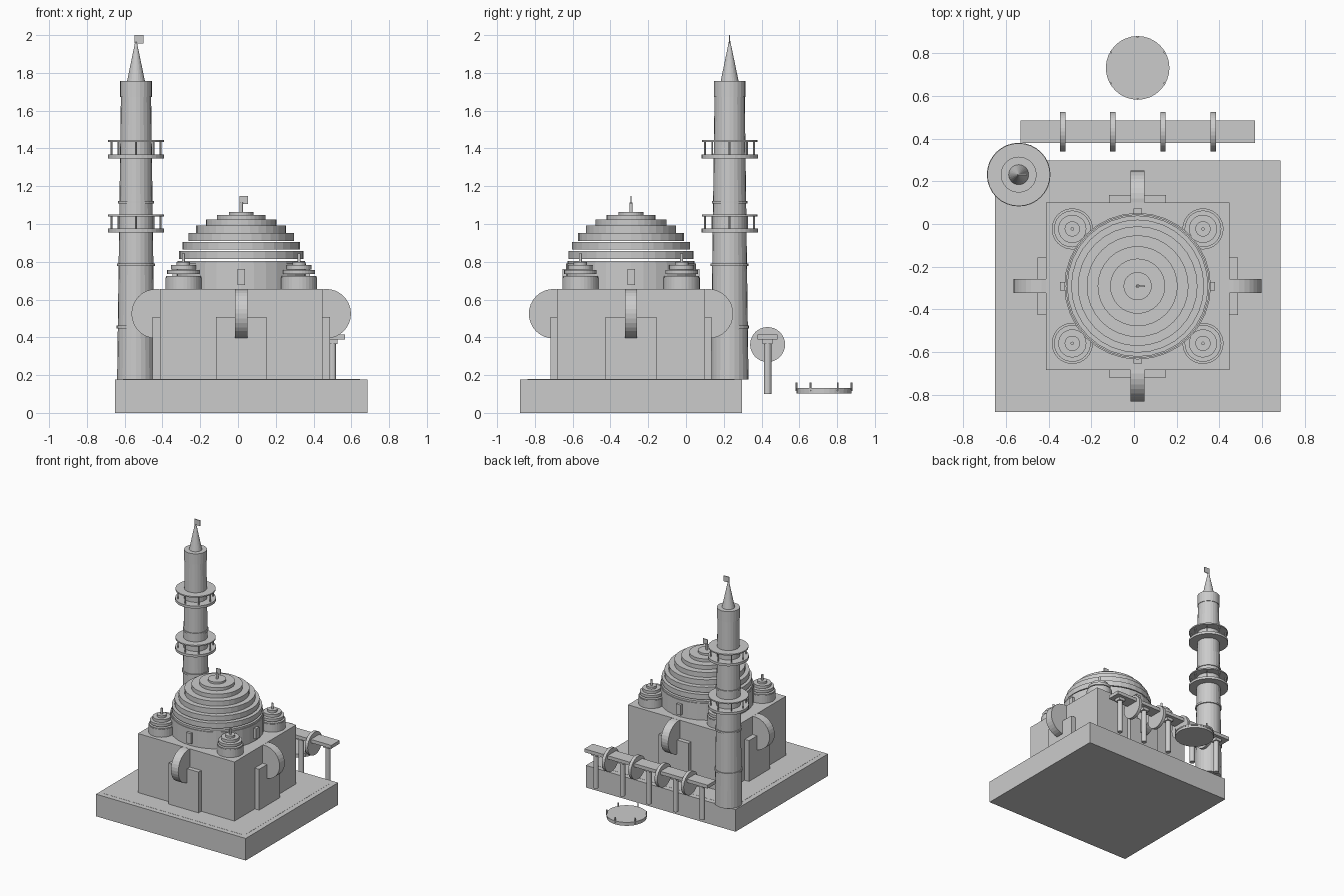
import bpy
from math import sin, cos, pi, radians

if "Cube" in bpy.data.objects:
    bpy.data.objects.remove(bpy.data.objects["Cube"])

CX, CY = 0.017, -0.291          # hall centre
MX, MY = -0.54, 0.231           # tower centre


def box(name, x0, x1, y0, y1, z0, z1):
    bpy.ops.mesh.primitive_cube_add(size=1, location=((x0 + x1) / 2, (y0 + y1) / 2, (z0 + z1) / 2))
    o = bpy.context.object
    o.name = name
    o.scale = (x1 - x0, y1 - y0, z1 - z0)
    return o


def cyl(name, x, y, z0, z1, r, r2=None, n=32):
    bpy.ops.mesh.primitive_cone_add(vertices=n, radius1=r, radius2=r if r2 is None else r2,
                                    depth=z1 - z0, location=(x, y, (z0 + z1) / 2))
    o = bpy.context.object
    o.name = name
    return o


def disc(name, x, y, z, r, thick, axis):
    rot = (0, pi / 2, 0) if axis == 'x' else (pi / 2, 0, 0)
    bpy.ops.mesh.primitive_cylinder_add(vertices=32, radius=r, depth=thick,
                                        location=(x, y, z), rotation=rot)
    bpy.context.object.name = name


def stepped_dome(name, x, y, z, r, h, layers, t):
    # stack of flat discs following a quarter circle
    for i in range(layers):
        a = i * pi / 2 / layers
        zc = z + h * sin(a)
        cyl(f"{name}_layer", x, y, zc - t / 2, zc + t / 2, r * cos(a))


# platform with inset paving
box("platform", -0.65, 0.685, -0.88, 0.297, 0, 0.178)
box("paving", -0.61, 0.645, -0.84, 0.257, 0.1, 0.179)

# prayer hall
box("hall", CX - 0.43, CX + 0.43, CY - 0.392, CY + 0.392, 0.178, 0.655)

# portals, arch discs and drum windows on the four sides
for sx, sy in ((1, 0), (-1, 0), (0, 1), (0, -1)):
    hx, hy = (0.035, 0.134) if sx else (0.134, 0.035)
    px, py = CX + sx * 0.434, CY + sy * 0.392
    box("portal", px - hx, px + hx, py - hy, py + hy, 0.178, 0.508)
    disc("arch_disc", CX + sx * 0.45, CY + sy * 0.41, 0.525, 0.131, 0.065, 'y' if sx else 'x')
    wx, wy = (0.012, 0.02) if sx else (0.02, 0.012)
    qx, qy = CX + sx * 0.351, CY + sy * 0.351
    box("drum_window", qx - wx, qx + wx, qy - wy, qy + wy, 0.678, 0.762)

# main dome
cyl("drum", CX, CY, 0.65, 0.79, 0.343)
stepped_dome("main_dome", CX, CY, 0.784, 0.337, 0.264, 8, 0.042)
cyl("dome_finial", CX, CY, 1.05, 1.115, 0.009, n=12)
box("dome_pennant", CX - 0.008, CX + 0.035, CY - 0.003, CY + 0.003, 1.105, 1.147)

# corner domes
for sx in (-1, 1):
    for sy in (-1, 1):
        x, y = CX + sx * 0.306, CY + sy * 0.268
        cyl("corner_drum", x, y, 0.65, 0.718, 0.096)
        stepped_dome("corner_dome", x, y, 0.714, 0.093, 0.081, 4, 0.022)
        cyl("corner_finial", x, y, 0.79, 0.845, 0.008, n=12)

# tower shaft with bands
cyl("tower_shaft", MX, MY, 0.178, 1.68, 0.1, 0.08, n=24)
for z, r in ((0.455, 0.103), (0.785, 0.1), (1.115, 0.094)):
    cyl("tower_band", MX, MY, z - 0.007, z + 0.007, r, n=24)
cyl("tower_head", MX, MY, 1.672, 1.758, 0.084, n=24)
cyl("tower_spire", MX, MY, 1.758, 1.985, 0.047, 0, n=24)
box("tower_pennant", MX - 0.008, MX + 0.04, MY - 0.003, MY + 0.003, 1.955, 2.0)

# balconies
for z in (0.955, 1.348):
    cyl("balcony_floor", MX, MY, z, z + 0.02, 0.149)
    for i in range(8):
        a = i * pi / 4
        cyl("balcony_post", MX + 0.13 * cos(a), MY + 0.13 * sin(a), z + 0.015, z + 0.09, 0.005, n=8)
    cyl("balcony_rail", MX, MY, z + 0.086, z + 0.096, 0.147)

# arcade
box("arcade_roof", -0.532, 0.566, 0.379, 0.485, 0.388, 0.415)
for i in range(5):
    x = -0.448 + i * 0.237
    cyl("arcade_column", x, 0.432, 0.1, 0.372, 0.02, n=16)
    box("arcade_capital", x - 0.027, x + 0.027, 0.405, 0.459, 0.365, 0.39)
for i in range(4):
    disc("arcade_arch", -0.334 + i * 0.235, 0.432, 0.362, 0.0925, 0.025, 'x')

# fountain basin
cyl("basin", CX, 0.731, 0.103, 0.125, 0.146)
cyl("basin_rim", CX, 0.731, 0.122, 0.132, 0.149)
for i in range(6):
    a = radians(30 + 60 * i)
    cyl("basin_post", CX + 0.145 * cos(a), 0.731 + 0.145 * sin(a), 0.115, 0.16, 0.005, n=8)
